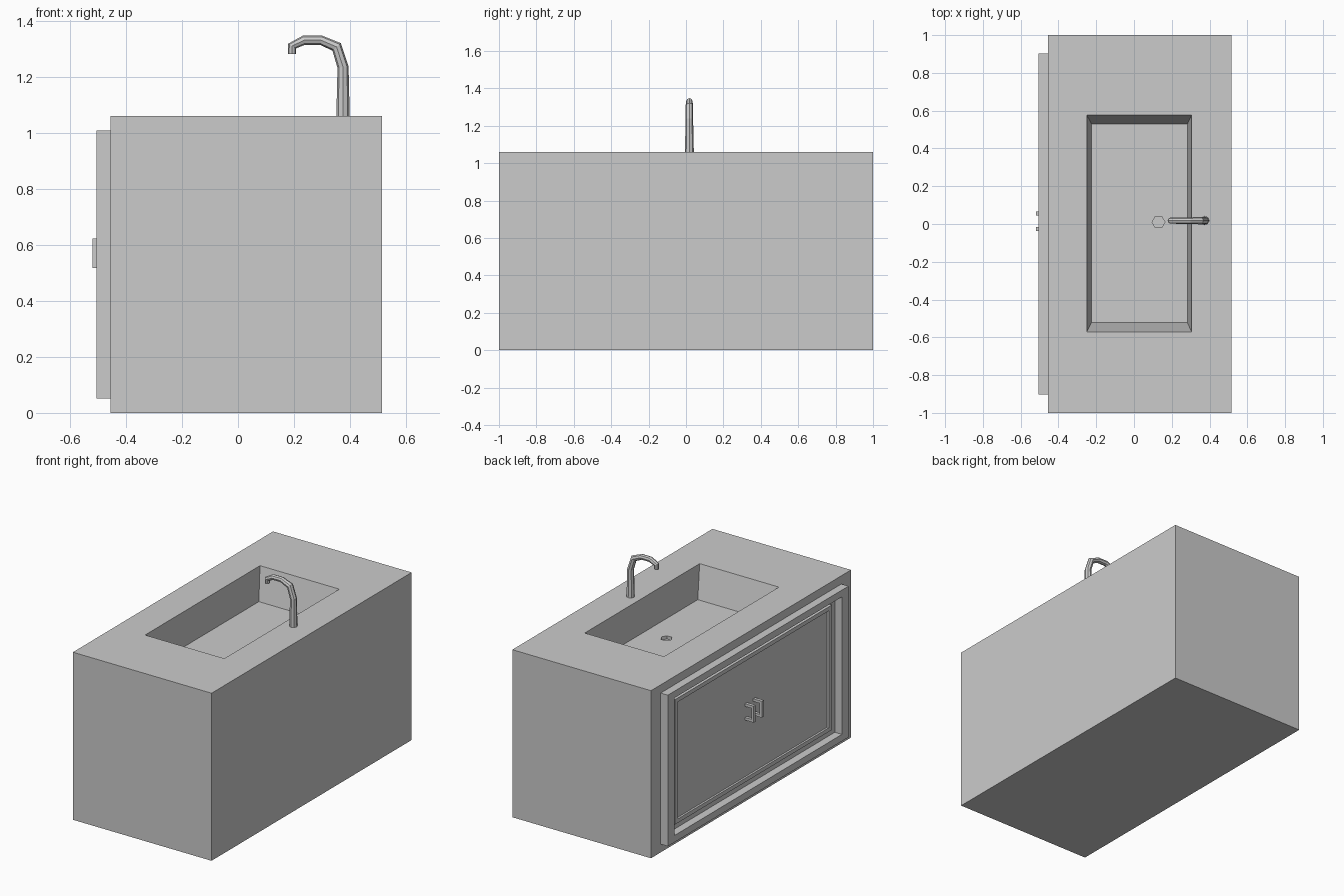
import bpy, bmesh, math
from mathutils import Vector

if "Cube" in bpy.data.objects:
    bpy.data.objects.remove(bpy.data.objects["Cube"])


def loft(name, rings, cap_start=True, cap_end=True):
    """Skin a list of vertex rings into one mesh object."""
    bm = bmesh.new()
    loops = [[bm.verts.new(p) for p in ring] for ring in rings]
    for a, b in zip(loops, loops[1:]):
        n = len(a)
        for i in range(n):
            j = (i + 1) % n
            bm.faces.new((a[i], a[j], b[j], b[i]))
    if cap_start:
        bm.faces.new(loops[0][::-1])
    if cap_end:
        bm.faces.new(loops[-1])
    bmesh.ops.recalc_face_normals(bm, faces=bm.faces)
    mesh = bpy.data.meshes.new(name)
    bm.to_mesh(mesh)
    bm.free()
    obj = bpy.data.objects.new(name, mesh)
    bpy.context.collection.objects.link(obj)
    return obj


def rect_xy(x0, x1, y0, y1, z):
    return [(x0, y0, z), (x1, y0, z), (x1, y1, z), (x0, y1, z)]


def rect_yz(x, y, z0, z1):
    return [(x, -y, z0), (x, y, z0), (x, y, z1), (x, -y, z1)]


# cabinet body with tapered basin
TOP, FLOOR = 1.06, 0.857
body = loft("cabinet_with_basin", [
    rect_xy(-0.455, 0.515, -1, 1, 0),
    rect_xy(-0.455, 0.515, -1, 1, TOP),
    rect_xy(-0.25, 0.305, -0.572, 0.577, TOP),
    rect_xy(-0.225, 0.283, -0.522, 0.53, FLOOR)])

# hexagonal drain recess
bpy.ops.mesh.primitive_cylinder_add(vertices=6, radius=0.034, depth=0.04,
                                    location=(0.13, 0.01, FLOOR),
                                    rotation=(0, 0, math.pi / 6))
cutter = bpy.context.object
cutter.name = "drain_cutter"
mod = body.modifiers.new("drain", 'BOOLEAN')
mod.operation, mod.solver, mod.object = 'DIFFERENCE', 'EXACT', cutter
bpy.context.view_layer.objects.active = body
bpy.ops.object.modifier_apply(modifier=mod.name)
bpy.data.objects.remove(cutter)

# raised outer door frame, sunken channel, then a door with a thin stepped rim
loft("door_frame", [
    rect_yz(-0.454, 0.903, 0.052, 1.008),
    rect_yz(-0.505, 0.903, 0.052, 1.008),
    rect_yz(-0.505, 0.838, 0.095, 0.965),
    rect_yz(-0.454, 0.838, 0.095, 0.965)], False, False)
loft("door_panel", [
    rect_yz(-0.454, 0.785, 0.135, 0.925),
    rect_yz(-0.472, 0.785, 0.135, 0.925),
    rect_yz(-0.472, 0.755, 0.16, 0.90),
    rect_yz(-0.459, 0.755, 0.16, 0.90)], False, True)

# bracket handles
PROFILE = [(-0.455, 0.518), (-0.52, 0.518), (-0.52, 0.622), (-0.455, 0.622),
           (-0.455, 0.605), (-0.504, 0.605), (-0.504, 0.535), (-0.455, 0.535)]
for side, y in (("left", 0.056), ("right", -0.026)):
    loft(f"{side}_handle", [[(x, y + d, z) for x, z in PROFILE]
                            for d in (-0.01, 0.01)])

# curved tap: (x, z, radius) along the centre line
PATH = [(0.375, 1.055, 0.024), (0.375, 1.235, 0.020), (0.352, 1.307, 0.020),
        (0.296, 1.331, 0.017), (0.236, 1.331, 0.017), (0.193, 1.310, 0.016),
        (0.193, 1.282, 0.015)]
SIDES = 8
pts = [Vector((x, 0.018, z)) for x, z, _ in PATH]
rings = []
for i, p in enumerate(pts):
    t = Vector((0, 0, 0))
    if i > 0:
        t += (p - pts[i - 1]).normalized()
    if i < len(pts) - 1:
        t += (pts[i + 1] - p).normalized()
    side = Vector((0, 1, 0))
    normal = t.normalized().cross(side)
    ring = []
    for k in range(SIDES):
        a = math.tau * k / SIDES
        ring.append(p + PATH[i][2] * (math.cos(a) * side + math.sin(a) * normal))
    rings.append(ring)
loft("tap", rings)
